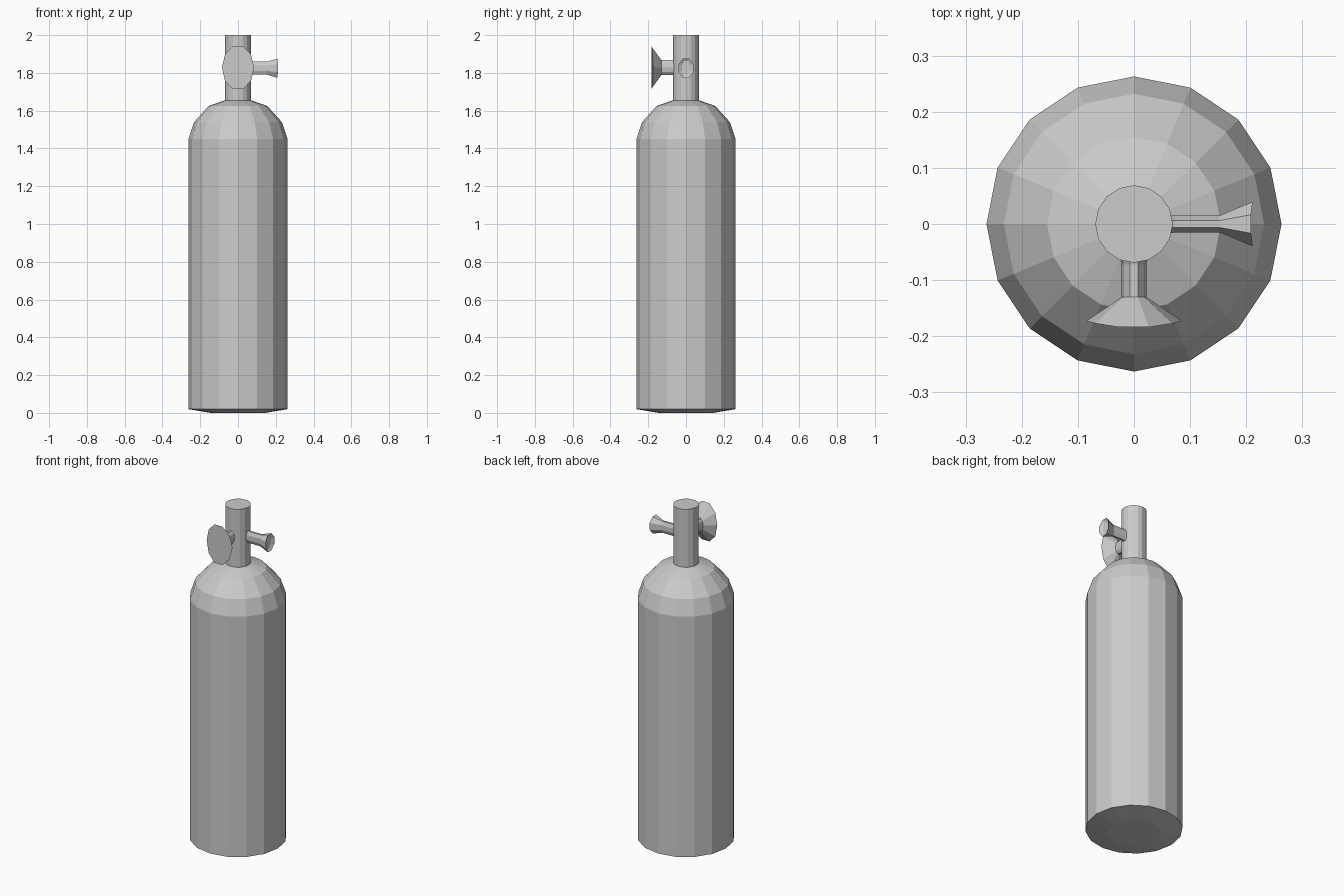
import bpy, bmesh
from math import sin, cos, pi, radians
from mathutils import Matrix

if "Cube" in bpy.data.objects:
    bpy.data.objects.remove(bpy.data.objects["Cube"])


def loft(name, rings, sides, matrix, phase=0.0):
    """Skin rings of (distance, half width, half height, bend) and cap both ends."""
    bm = bmesh.new()
    loops = []
    for d, w, h, bend in rings:
        loop = []
        for i in range(sides):
            a = phase + 2 * pi * i / sides
            co = (w * cos(a), h * sin(a), d + bend * cos(a) ** 2)
            loop.append(bm.verts.new(matrix @ Matrix.Translation(co).translation))
        loops.append(loop)
    for a, b in zip(loops, loops[1:]):
        for i in range(sides):
            j = (i + 1) % sides
            bm.faces.new((a[i], a[j], b[j], b[i]))
    bm.faces.new(loops[0][::-1])
    bm.faces.new(loops[-1])
    bmesh.ops.recalc_face_normals(bm, faces=bm.faces)
    mesh = bpy.data.meshes.new(name)
    bm.to_mesh(mesh)
    bm.free()
    obj = bpy.data.objects.new(name, mesh)
    bpy.context.collection.objects.link(obj)
    return obj


upright = Matrix.Identity(4)
# Local z becomes -y (front) or +x (right); local y becomes world z
front = Matrix.Translation((0, 0, 1.828)) @ Matrix.Rotation(radians(90), 4, 'X')
right = Matrix.Translation((0, 0, 1.825)) @ Matrix.Rotation(radians(90), 4, 'Z') @ Matrix.Rotation(radians(90), 4, 'X')

# Tank body with faceted shoulder and shallow domed base
profile = [(0, 0.145), (0.02, 0.263), (1.45, 0.263), (1.54, 0.232), (1.625, 0.155), (1.655, 0.069)]
loft("tank_body", [(z, r, r, 0) for z, r in profile], 16, upright)

# Neck post
loft("neck_post", [(1.64, 0.069, 0.069, 0), (2.0, 0.069, 0.069, 0)], 16, upright)

# Front valve knob: flange, stem, flared oval handle bowed across its width
loft("valve_knob", [(0.055, 0.026, 0.045, 0), (0.072, 0.022, 0.041, 0), (0.13, 0.022, 0.041, 0),
                    (0.185, 0.085, 0.120, -0.012)], 10, front, radians(0))

# Side outlet nozzle: flange, stem, flared mouth with recess
loft("outlet_nozzle", [(0.055, 0.021, 0.043, 0), (0.073, 0.016, 0.037, 0), (0.152, 0.016, 0.037, 0),
                       (0.208, 0.043, 0.055, 0.004), (0.2, 0.022, 0.04, 0)], 8, right, radians(22.5))
